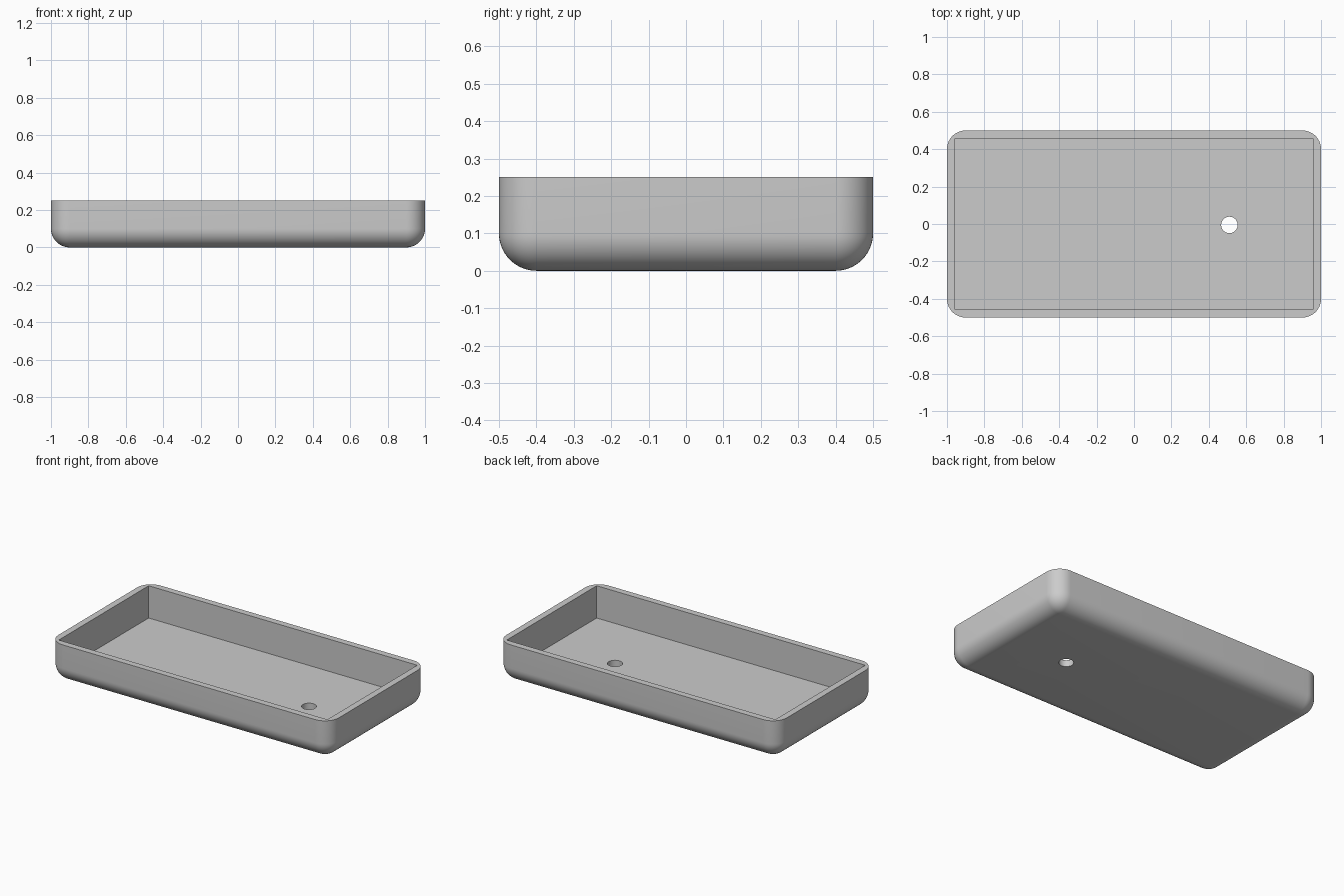
import bpy
import bmesh
import math
from mathutils import Matrix, Vector

LENGTH, WIDTH, HEIGHT = 2.0, 1.0, 0.25
WALL = 0.042
RADIUS = 0.1

default_cube = bpy.data.objects.get("Cube")
if default_cube:
    bpy.data.objects.remove(default_cube, do_unlink=True)

grey = bpy.data.materials.new("plain_grey")
grey.use_nodes = True
colour = (0.6, 0.6, 0.6, 1)
grey.diffuse_color = colour
grey.node_tree.nodes["Principled BSDF"].inputs["Base Color"].default_value = colour


def add_object(name, bm):
    mesh = bpy.data.meshes.new(name)
    bm.to_mesh(mesh)
    bm.free()
    mesh.materials.append(grey)
    obj = bpy.data.objects.new(name, mesh)
    bpy.context.collection.objects.link(obj)
    return obj


def box(size, centre):
    bm = bmesh.new()
    scale = Matrix.Diagonal(Vector(size)).to_4x4()
    bmesh.ops.create_cube(bm, size=1, matrix=Matrix.Translation(centre) @ scale)
    return bm


# Tray body: every edge rounded except the rim
bm = box((LENGTH, WIDTH, HEIGHT), (0, 0, HEIGHT / 2))
rounded = [e for e in bm.edges if min(v.co.z for v in e.verts) < HEIGHT / 2]
bmesh.ops.bevel(bm, geom=rounded, offset=RADIUS, offset_type='OFFSET',
                segments=14, profile=0.5, affect='EDGES', clamp_overlap=True)
tray = add_object("tray", bm)

# Square-cornered cavity
cavity = add_object("cavity_cutter", box(
    (LENGTH - 2 * WALL, WIDTH - 2 * WALL, HEIGHT), (0, 0, WALL + HEIGHT / 2)))

# Drain hole through the floor
bm = bmesh.new()
bmesh.ops.create_cone(bm, cap_ends=True, segments=48, radius1=0.044, radius2=0.044,
                      depth=0.3, matrix=Matrix.Translation((0.51, -0.005, 0)))
drain = add_object("drain_hole_cutter", bm)

# Cut both, apply the result and remove the cutters
for cutter in (cavity, drain):
    mod = tray.modifiers.new(cutter.name, 'BOOLEAN')
    mod.operation = 'DIFFERENCE'
    mod.solver = 'EXACT'
    mod.object = cutter
    cutter.hide_render = True

bpy.ops.object.select_all(action='DESELECT')
tray.select_set(True)
bpy.context.view_layer.objects.active = tray
for mod in list(tray.modifiers):
    bpy.ops.object.modifier_apply(modifier=mod.name)
for cutter in (cavity, drain):
    bpy.data.objects.remove(cutter, do_unlink=True)

bpy.ops.object.shade_smooth_by_angle(angle=math.radians(30))
